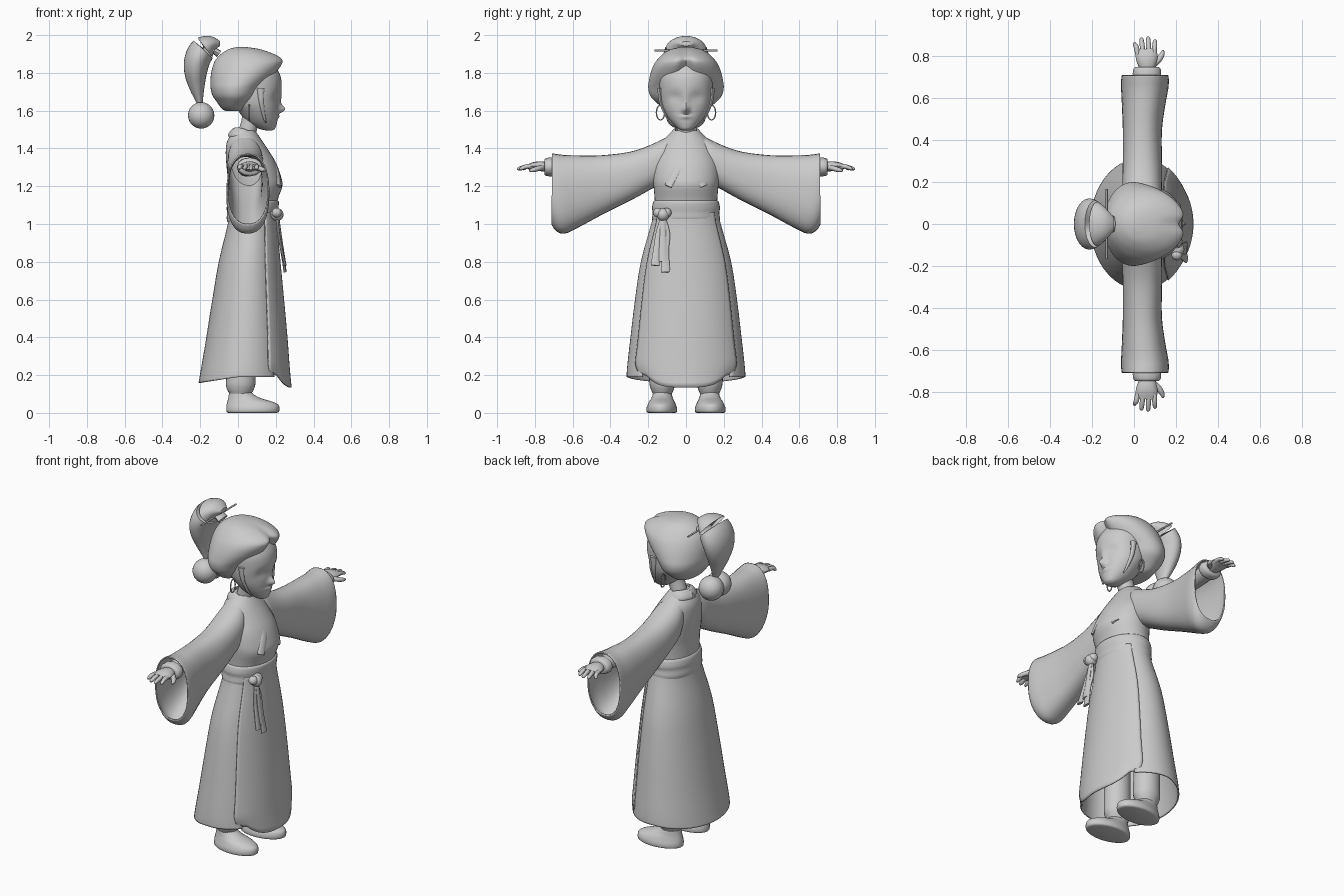
import bpy, bmesh, math
from mathutils import Vector

GREY = bpy.data.materials.new("plain_grey")
GREY.diffuse_color = (0.6, 0.6, 0.6, 1)


def spline(rows, k):
    """Catmull-Rom through rows of numbers, k steps per span."""
    rows = [tuple(r) for r in rows]
    out = []
    for i in range(len(rows) - 1):
        a, b, c, d = rows[max(i - 1, 0)], rows[i], rows[i + 1], rows[min(i + 2, len(rows) - 1)]
        for j in range(k):
            t = j / k
            out.append([0.5 * (2 * q + (r - p) * t + (2 * p - 5 * q + 4 * r - s) * t * t
                               + (3 * q - p - 3 * r + s) * t ** 3) for p, q, r, s in zip(a, b, c, d)])
    return out + [list(rows[-1])]


def skin(name, rings, closed=True, caps=True, shell=0, angle=50):
    """Mesh through rings of points; optionally a thin shell."""
    bm = bmesh.new()
    vs = [[bm.verts.new(p) for p in r] for r in rings]
    n = len(vs[0])
    for a, b in zip(vs, vs[1:]):
        for i in range(n if closed else n - 1):
            j = (i + 1) % n
            bm.faces.new((a[i], a[j], b[j], b[i]))
    if caps:
        bm.faces.new(vs[0])
        bm.faces.new(vs[-1])
    bmesh.ops.recalc_face_normals(bm, faces=bm.faces)
    me = bpy.data.meshes.new(name)
    bm.to_mesh(me)
    bm.free()
    ob = bpy.data.objects.new(name, me)
    bpy.context.collection.objects.link(ob)
    me.materials.append(GREY)
    if shell:
        m = ob.modifiers.new("thickness", 'SOLIDIFY')
        m.thickness = shell
        m.offset = 0
    bpy.ops.object.select_all(action='DESELECT')
    ob.select_set(True)
    bpy.context.view_layer.objects.active = ob
    bpy.ops.object.shade_smooth_by_angle(angle=math.radians(angle))
    return ob


def loft(name, rows, axis='z', n=32, k=3, arc=(0, 360), deform=None, side=1, power=1, **kw):
    """Oval rings; rows are z,x0,x1,half_y or y,x0,x1,z0,z1."""
    closed = arc[1] - arc[0] == 360
    m = n if closed else n + 1
    rings = []
    for row in spline(rows, k):
        ring = []
        for i in range(m):
            a = math.radians(arc[0] + (arc[1] - arc[0]) * i / n)
            c, s = (math.copysign(abs(f) ** power, f) for f in (math.cos(a), math.sin(a)))
            x = (row[1] + row[2]) / 2 + c * (row[2] - row[1]) / 2
            if axis == 'z':
                p = Vector((x, s * row[3], row[0]))
            else:
                p = Vector((x, row[0], (row[3] + row[4]) / 2 + s * (row[4] - row[3]) / 2))
            if deform:
                p = deform(p)
            p.y *= side
            ring.append(p)
        rings.append(ring)
    return skin(name, rings, closed, **kw)


def sweep(name, rows, normal, n=12, k=4, side=1, **kw):
    """Tube along x,y,z; rows carry thickness along normal, then width."""
    pts = spline(rows, k)
    rings = []
    for i, row in enumerate(pts):
        p = Vector(row[:3])
        t = (Vector(pts[min(i + 1, len(pts) - 1)][:3]) - Vector(pts[max(i - 1, 0)][:3])).normalized()
        nv = normal(p) if callable(normal) else Vector(normal)
        nv = (nv - t * nv.dot(t)).normalized()
        w = t.cross(nv)
        ring = []
        for j in range(n):
            a = math.tau * j / n
            q = p + nv * math.cos(a) * row[3] + w * math.sin(a) * row[4]
            q.y *= side
            ring.append(q)
        rings.append(ring)
    return skin(name, rings, **kw)


def ball(name, c, r, n=24):
    rows = [(c[2] - r * math.cos(math.pi * (i + .05) / 12.1), c[0], c[0], 0) for i in range(13)]
    rows = [(z, x - h, x + h, h) for z, x, _, _ in rows for h in [math.sqrt(max(r * r - (z - c[2]) ** 2, 1e-7))]]
    return loft(name, rows, n=n, k=1, deform=lambda p: p + Vector((0, c[1], 0)))


def bump(y, z, cy, cz, sy, sz):
    return math.exp(-((y - cy) / sy) ** 2 - ((z - cz) / sz) ** 2)


# Skirt: wrapped back panel and overlapping front panel, open below
skirt = [(1.06, -.048, .195, .168), (1.0, -.05, .195, .18), (.8, -.098, .213, .235), (.6, -.132, .232, .266),
         (.4, -.165, .25, .29), (.24, -.195, .262, .308), (.19, -.205, .268, .31)]


def back_hem(p):
    p.z -= .03 * max(0, -p.x / .2) * max(0, (.5 - p.z) / .31)
    return p


def front_hem(p):
    w = max(0, (.3 - p.z) / .15)
    p.z += .06 * w * min(1, (abs(p.y) / .21) ** 4)
    return p


loft("skirt_back", skirt, arc=(48, 312), n=44, caps=False, shell=.008, deform=back_hem)
front = [(z, x0, x1 + .008, h + .006) for z, x0, x1, h in skirt[:-1]] + [(.135, -.21, .28, .29)]
loft("skirt_front", front, arc=(-58, 58), n=28, caps=False, shell=.008, deform=front_hem)

# Bodice and sash
loft("bodice", [(1.0, -.05, .19, .165), (1.12, -.048, .208, .165), (1.2, -.05, .235, .172), (1.25, -.055, .228, .176),
                (1.32, -.062, .203, .17), (1.38, -.065, .168, .15), (1.43, -.06, .135, .13), (1.47, -.04, .108, .095),
                (1.495, -.02, .09, .065)], n=40)
loft("sash", [(1.01, -.056, .196, .176), (1.03, -.06, .208, .18), (1.06, -.058, .21, .176), (1.085, -.06, .214, .18),
              (1.12, -.054, .216, .172), (1.125, -.04, .20, .16)], n=40)


# Crossed collar bands
def collar_normal(p):
    return Vector((p.x - .03, p.y, .05))


for s, name in ((1, "collar_over"), (-1, "collar_under")):
    d = .004 * s
    sweep(name, [(-.035, 0, 1.485, .01, .03), (-.01, .055, 1.487, .01, .03), (.045, .073, 1.472, .01, .03),
                 (.105, .045, 1.425, .01, .026), (.157 + d, .005, 1.365, .009, .026),
                 (.2 + d, -.045, 1.29, .009, .024), (.215 + d, -.095, 1.2, .008, .022)], collar_normal, side=s)

# Sash knot and hanging ribbons
ball("sash_knot", (.207, -.122, 1.05), .034, 16)
for i, y in enumerate((-.145, -.1)):
    ball("knot_loop", (.205, y - .003, 1.06), .026, 12)
    sweep("ribbon", [(.205, -.122, 1.04, .008, .012), (.215, y, .95, .008, .016), (.232, y - .01, .86, .008, .02),
                     (.25, y - .018 + .01 * i, .78 - .035 * i, .008, .025)], (1, 0, 0), n=10)
sweep("ribbon_middle", [(.21, -.12, 1.04, .008, .014), (.225, -.122, .93, .008, .018), (.245, -.122, .8, .008, .024)],
      (1, 0, 0), n=10)

for s in (1, -1):
    # Wide sleeve, open at the wrist
    loft("sleeve", [(.06, -.03, .09, 1.32, 1.475), (.12, -.05, .125, 1.23, 1.447), (.2, -.052, .13, 1.18, 1.41),
                    (.3, -.05, .13, 1.125, 1.378), (.45, -.05, .13, 1.05, 1.36), (.58, -.055, .148, .98, 1.36),
                    (.645, -.058, .16, .952, 1.362), (.685, -.058, .163, .965, 1.367), (.71, -.055, .16, 1.0, 1.37)],
         'y', side=s, caps=False, shell=.007, power=.85)
    # Forearm, cuff and hand
    sweep("forearm", [(.045, .3, 1.3, .05, .05), (.055, .6, 1.302, .045, .05), (.06, .745, 1.302, .036, .05)],
          (0, 0, 1), side=s)
    sweep("cuff", [(.062, .7, 1.302, .045, .062), (.062, .715, 1.302, .05, .068), (.062, .74, 1.302, .047, .065),
                   (.062, .75, 1.302, .04, .055)], (0, 0, 1), side=s)
    sweep("palm", [(.062, .74, 1.302, .026, .036), (.062, .77, 1.306, .026, .047), (.06, .8, 1.307, .022, .052),
                   (.058, .835, 1.303, .014, .05)], (0, 0, 1), side=s)
    for x0, x1, tip in ((.018, .004, .868), (.044, .036, .89), (.071, .068, .895), (.097, .1, .882)):
        sweep("finger", [(x0, .81, 1.306, .013, .012), (x0 + (x1 - x0) * .5, .845, 1.304, .012, .012),
                         (x1, tip - .01, 1.293, .009, .01), (x1, tip, 1.291, .004, .004)], (0, 0, 1), n=8, side=s)
    sweep("thumb", [(.09, .76, 1.3, .015, .016), (.118, .785, 1.293, .014, .015), (.134, .81, 1.286, .012, .012),
                    (.139, .83, 1.282, .005, .005)], (0, 0, 1), n=8, side=s)
    # Trouser leg, ankle and shoe
    c = Vector((0, .125, 0))
    loft("leg", [(.07, -.04, .06, .045), (.1, -.045, .07, .05), (.118, -.055, .08, .058), (.15, -.064, .092, .068),
                 (.2, -.062, .092, .07), (.35, -.06, .09, .07), (.75, -.05, .1, .07)],
         deform=lambda p: p + c, side=s, n=24)
    loft("shoe", [(0, -.05, .205, .07), (.006, -.06, .217, .08), (.025, -.062, .22, .081), (.045, -.06, .212, .074),
                  (.062, -.056, .175, .066), (.078, -.052, .12, .057), (.1, -.048, .08, .05), (.115, -.046, .07, .046)],
         deform=lambda p: p + c + Vector((0, .008 * max(0, p.x) / .2, 0)), side=s, n=28)
    # Temple lock and hoop earring
    sweep("temple_lock", [(.12, .14, 1.72, .012, .02), (.125, .133, 1.64, .008, .013), (.14, .1, 1.56, .005, .007),
                          (.15, .085, 1.535, .002, .002)], (0, 1, 0), n=8, side=s)
    sweep("earring", [(.06 , .135 + .022 * math.sin(a), 1.59 + .04 * math.cos(a), .004, .004)
                      for a in (math.tau * i / 12 for i in range(13))], (1, 0, 0), n=6, k=1, side=s)
    # Sphere ornament below the tail of hair
    ball("hair_ball", (-.195, .036 * s, 1.575), .07)

# Neck
loft("neck", [(1.42, -.01, .09, .05), (1.5, .005, .1, .046), (1.56, .02, .13, .048), (1.62, .02, .14, .05)], n=24)


# Face with soft sockets, nose and lips
def features(p):
    if p.x > .1:
        y = abs(p.y)
        p.x += (.032 * bump(y, p.z, 0, 1.607, .016, .022) + .008 * bump(y, p.z, 0, 1.645, .014, .04)
                - .012 * bump(y, p.z, .06, 1.675, .04, .03) + .007 * bump(y, p.z, 0, 1.567, .03, .01)
                - .006 * bump(y, p.z, 0, 1.582, .03, .006))
    return p


loft("face", [(1.495, .15, .18, .02), (1.505, .11, .196, .04), (1.53, .06, .205, .068), (1.56, .03, .21, .093),
              (1.60, 0, .214, .117), (1.64, -.03, .218, .132), (1.70, -.05, .23, .14), (1.78, -.05, .226, .14),
              (1.85, 0, .19, .11)], n=72, k=6, deform=features)


# Swept hair cap with a centre parting
def parting(p):
    if p.x > .05:
        k = min(1, (p.x - .05) / .12)
        p.x -= .035 * k * bump(p.y, p.z, 0, 1.84, .028, .08)
        p.z += .02 * k * math.exp(-(p.y / .05) ** 2) * max(0, (1.9 - p.z) / .1) if p.z > 1.75 else 0
    return p


loft("hair_cap", [(1.597, -.06, .03, .08), (1.61, -.085, .04, .115), (1.65, -.115, .085, .165), (1.68, -.135, .11, .19),
                  (1.72, -.145, .135, .2), (1.76, -.146, .175, .196), (1.80, -.142, .212, .187), (1.84, -.132, .24, .172),
                  (1.87, -.118, .243, .152), (1.90, -.09, .2, .122), (1.925, -.05, .125, .08), (1.936, -.01, .05, .03)],
     n=64, k=4, deform=parting)

# Looped tail of hair and its pin
sweep("hair_tail", [(-.095, 0, 1.955, .012, .03), (-.14, 0, 1.952, .045, .08), (-.185, 0, 1.925, .068, .112),
                    (-.215, 0, 1.87, .069, .122), (-.224, 0, 1.8, .06, .105), (-.217, 0, 1.72, .04, .066),
                    (-.202, 0, 1.64, .016, .028), (-.197, 0, 1.6, .012, .02)], (1, 0, .9), n=28)
sweep("hair_pin", [(-.13, -.168, 1.918, .005, .005), (-.13, .168, 1.918, .005, .005)], (0, 0, 1), n=8)
sweep("hair_tie", [(-.15, 0, 1.935, .014, .04), (-.1, 0, 1.9, .02, .04)], (0, 0, 1))
